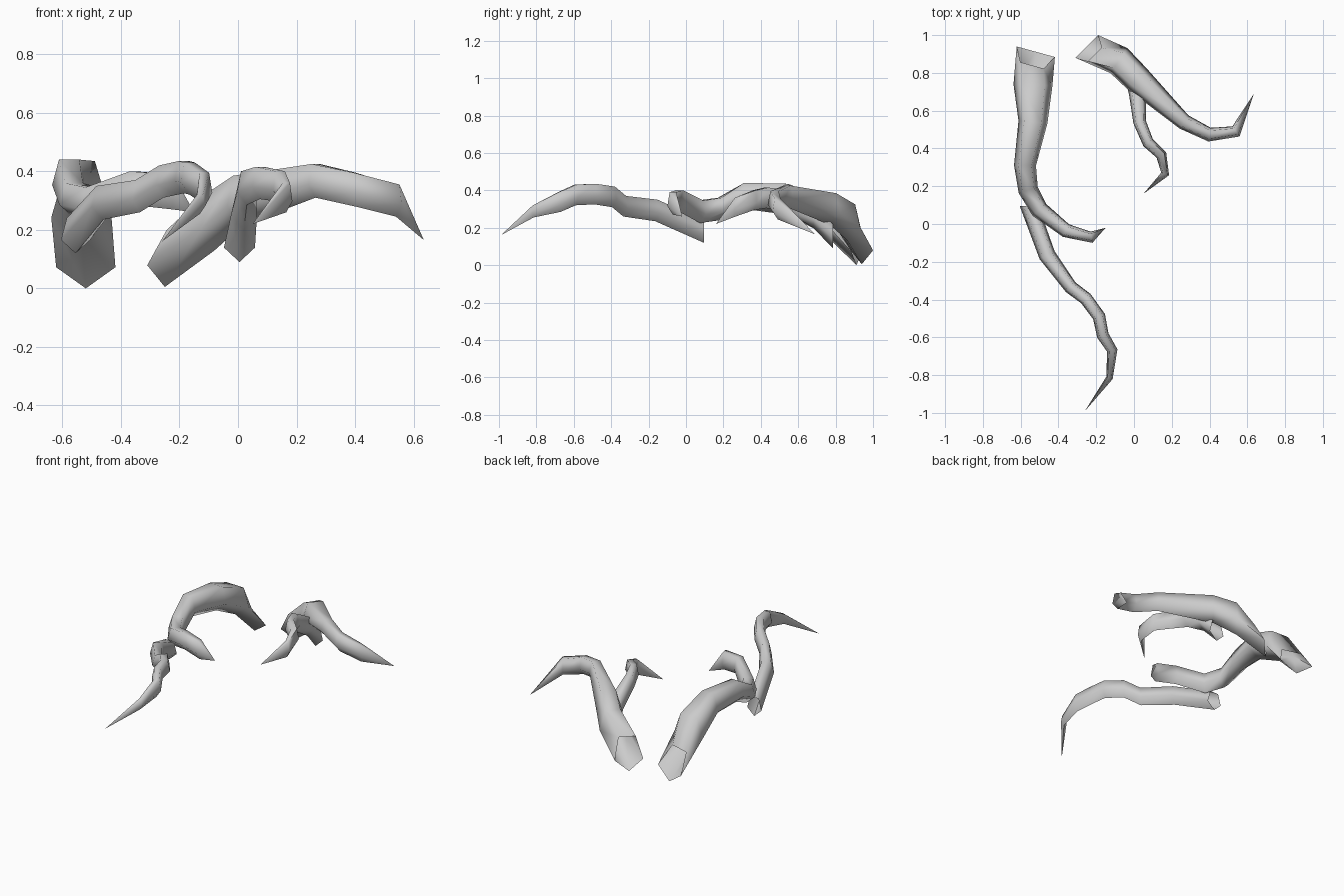
import bpy, bmesh, math
from mathutils import Vector

if "Cube" in bpy.data.objects:
    bpy.data.objects.remove(bpy.data.objects["Cube"])

bark = bpy.data.materials.new("bark_grey")
bark.diffuse_color = (0.6, 0.6, 0.6, 1)
bark.use_nodes = True
bark.node_tree.nodes["Principled BSDF"].inputs["Base Color"].default_value = bark.diffuse_color

# pentagon section, point down: (side factor, height fraction)
SECTION = [(0, 0), (1, 0.38), (0.6, 1), (-0.6, 1), (-1, 0.38)]


def root(name, rings, tip, start_dir, setback):
    """Open-ended tapering tube; each ring is (x, y, z_bottom, z_top, half_width)."""
    bm = bmesh.new()
    pts = [Vector(r[:2]) for r in rings] + [Vector(tip[:2])]
    loops = []
    for i, (x, y, zb, zt, w) in enumerate(rings):
        if i == 0:
            t = Vector(start_dir).normalized()
        else:
            t = ((pts[i] - pts[i - 1]).normalized() + (pts[i + 1] - pts[i]).normalized()).normalized()
        side = Vector((t.y, -t.x))
        loop = []
        for s, h in SECTION:
            p = pts[i] + side * s * w
            if i == 0 and h == 1:          # upper lip of the open end is set back
                p += t * setback
            loop.append(bm.verts.new((p.x, p.y, zb + h * (zt - zb))))
        loops.append(loop)
    for a, b in zip(loops, loops[1:]):
        for k in range(5):
            n = (k + 1) % 5
            bm.faces.new((a[k], b[k], b[n], a[n]))
    # pointed tip
    end = bm.verts.new(tip)
    for k in range(5):
        bm.faces.new((loops[-1][k], end, loops[-1][(k + 1) % 5]))
    me = bpy.data.meshes.new(name)
    bm.to_mesh(me)
    bm.free()
    me.materials.append(bark)
    ob = bpy.data.objects.new(name, me)
    bpy.context.collection.objects.link(ob)
    bpy.ops.object.select_all(action='DESELECT')
    ob.select_set(True)
    bpy.context.view_layer.objects.active = ob
    bpy.ops.object.shade_smooth_by_angle(angle=math.radians(80))


# large left root
root("left_main_root", [
    (-.52, .912, 0, .19, .105), (-.535, .735, .17, .36, .103), (-.535, .54, .27, .435, .077),
    (-.577, .31, .30, .44, .058), (-.56, .18, .24, .36, .053), (-.50, .075, .225, .345, .047),
    (-.36, -.035, .285, .40, .037), (-.225, -.07, .27, .39, .03)],
    (-.15, -.02, .26), (-.055, -.2), .075)

# long thin root running to the front
root("left_front_root", [
    (-.555, .095, .12, .24, .05), (-.46, -.165, .235, .35, .045), (-.335, -.335, .26, .37, .036),
    (-.255, -.395, .31, .42, .035), (-.185, -.49, .325, .435, .034), (-.165, -.59, .32, .43, .032),
    (-.115, -.67, .285, .395, .028), (-.13, -.815, .255, .32, .018)],
    (-.26, -.99, .16), (0, -1), 0)

# large right root
root("right_main_root", [
    (-.25, .94, .005, .20, .085), (-.08, .865, .13, .325, .08), (.015, .77, .215, .385, .075),
    (.265, .54, .31, .425, .042), (.40, .473, .28, .395, .037), (.54, .49, .245, .355, .033)],
    (.635, .69, .165), (1, -1), .06)

# small root below the right one
root("right_small_root", [
    (.005, .785, .09, .22, .053), (.02, .68, .20, .325, .045), (.03, .54, .285, .40, .034),
    (.075, .43, .305, .415, .031), (.145, .365, .295, .40, .029), (.165, .265, .26, .36, .022)],
    (.05, .16, .22), (0, -1), 0)
